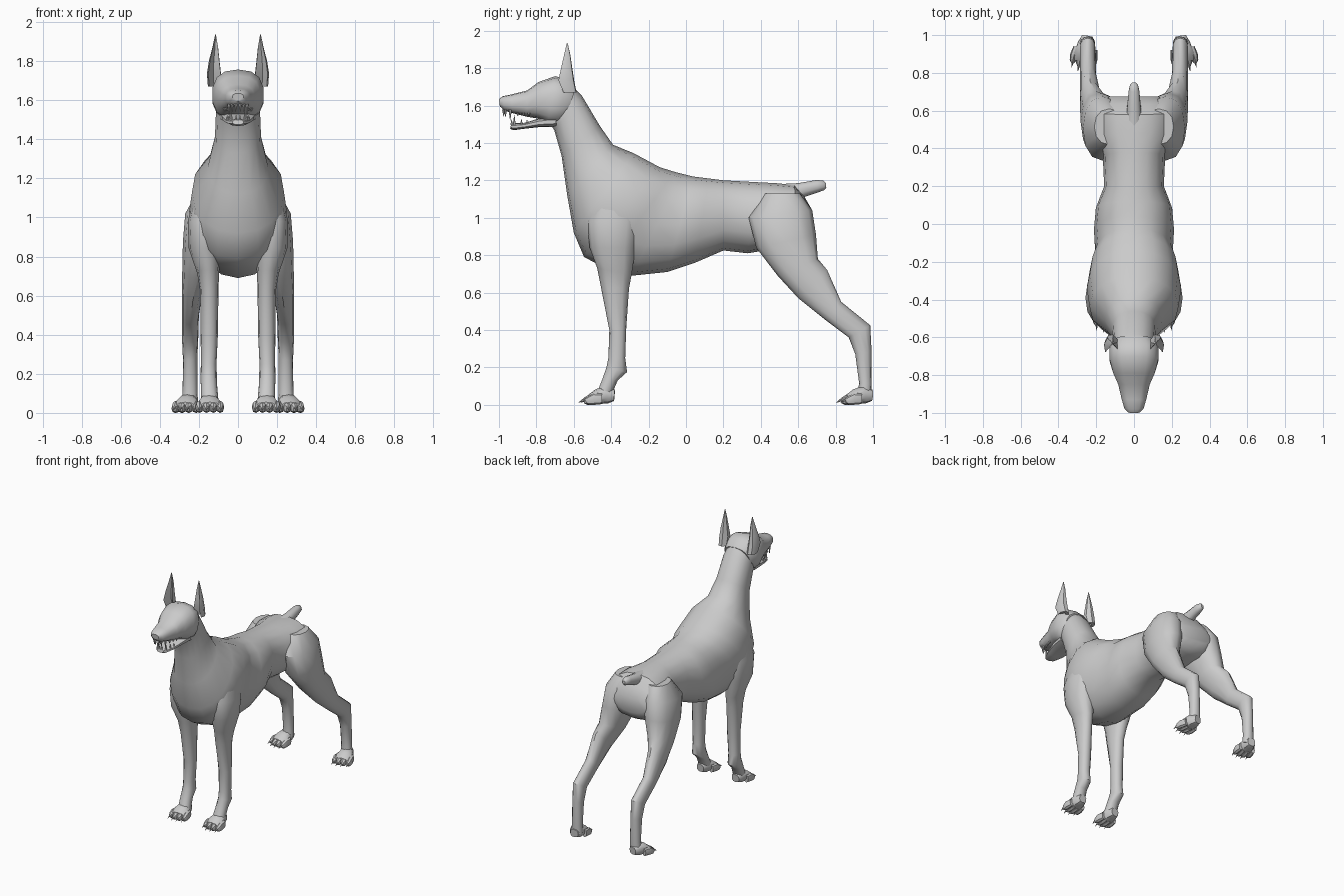
import bpy, bmesh, math
from mathutils import Matrix, Vector


def spow(v, p):
    return math.copysign(abs(v) ** p, v)


def skin(bm, loops):
    # bridge equal-sized point loops and close both ends
    vs = [[bm.verts.new(p) for p in loop] for loop in loops]
    n = len(vs[0])
    for a, b in zip(vs, vs[1:]):
        for i in range(n):
            j = (i + 1) % n
            bm.faces.new((a[i], a[j], b[j], b[i]))
    bm.faces.new(vs[0][::-1])
    bm.faces.new(vs[-1])


def loft(bm, rings, n=12, p=0.9):
    # ring = upper/front edge (y, z), lower/back edge (y, z), half width, centre x
    loops = []
    for ay, az, by, bz, w, cx in rings:
        loop = []
        for i in range(n):
            t = 2 * math.pi * i / n
            c, s = spow(math.cos(t), p), spow(math.sin(t), p)
            loop.append((cx + w * s, (ay + by) / 2 + (ay - by) / 2 * c,
                         (az + bz) / 2 + (az - bz) / 2 * c))
        loops.append(loop)
    skin(bm, loops)


def finish(bm, name, mirror=False, angle=40):
    bmesh.ops.recalc_face_normals(bm, faces=bm.faces[:])
    me = bpy.data.meshes.new(name)
    bm.to_mesh(me)
    bm.free()
    for f in me.polygons:
        f.use_smooth = True
    me.set_sharp_from_angle(angle=math.radians(angle))
    ob = bpy.data.objects.new(name, me)
    bpy.context.collection.objects.link(ob)
    if mirror:
        ob.modifiers.new("mirror", 'MIRROR').use_mirror_merge = False
    return ob


def part(name, rings, n=12, p=0.9, mirror=False):
    bm = bmesh.new()
    loft(bm, [r if len(r) == 6 else (*r, 0) for r in rings], n, p)
    return finish(bm, name, mirror)


def spike(bm, base, tip, r):
    # small tapered tooth or claw
    base, tip = Vector(base), Vector(tip)
    d = tip - base
    m = Matrix.Translation((base + tip) / 2) @ d.to_track_quat('Z', 'Y').to_matrix().to_4x4()
    bmesh.ops.create_cone(bm, cap_ends=True, segments=6, radius1=r, radius2=r * 0.1,
                          depth=d.length, matrix=m)


# neck and torso
part("torso", [
    (-.62, 1.72, -.74, 1.52, .10), (-.555, 1.65, -.705, 1.47, .112),
    (-.46, 1.49, -.665, 1.33, .118), (-.39, 1.39, -.635, 1.12, .155),
    (-.28, 1.345, -.60, .92, .235), (-.14, 1.27, -.545, .79, .25),
    (-.06, 1.245, -.44, .735, .235), (-.02, 1.235, -.29, .69, .205),
    (.04, 1.22, -.10, .71, .212), (.12, 1.21, .05, .76, .202),
    (.20, 1.20, .20, .825, .158), (.38, 1.19, .33, .81, .165),
    (.48, 1.185, .45, .83, .21), (.58, 1.175, .60, .84, .215),
    (.635, 1.11, .65, .87, .19), (.675, 1.04, .675, .92, .13)], n=16)

# head
part("head", [
    (-.59, 1.69, -.65, 1.52, .105), (-.635, 1.74, -.69, 1.495, .132),
    (-.70, 1.757, -.74, 1.50, .132), (-.79, 1.725, -.79, 1.53, .112),
    (-.85, 1.68, -.85, 1.54, .085), (-.93, 1.66, -.93, 1.56, .066),
    (-.98, 1.65, -.97, 1.572, .052), (-1.0, 1.635, -.995, 1.595, .03)], n=14, p=.8)
part("lower_jaw", [
    (-.70, 1.545, -.69, 1.485, .095), (-.79, 1.53, -.78, 1.485, .085),
    (-.86, 1.508, -.87, 1.475, .064), (-.915, 1.505, -.92, 1.468, .045),
    (-.935, 1.50, -.94, 1.475, .028)], n=10, p=.8)

# teeth, upper and lower
bm = bmesh.new()
for x, y, h in [(.012, -.975, .025), (.03, -.965, .025), (.046, -.94, .045),
                (.054, -.90, .022), (.062, -.87, .022), (.07, -.84, .022)]:
    spike(bm, (x, y, 1.58 if y < -.92 else 1.56), (x, y, 1.565 - h), .009)
for x, y, h in [(.01, -.932, .02), (.034, -.918, .045), (.045, -.88, .022), (.055, -.85, .02)]:
    spike(bm, (x, y, 1.495), (x, y, 1.505 + h), .008)
finish(bm, "teeth", True)

# ears, cupped towards the front
bm = bmesh.new()
ear = []
for z, cx, cy, w, d in [(1.67, .12, -.62, .034, .035), (1.735, .122, -.64, .037, .042),
                        (1.80, .121, -.638, .028, .030), (1.87, .116, -.635, .015, .017),
                        (1.935, .115, -.635, .002, .002)]:
    ear.append([(cx + w * a, cy + d * b, z) for a, b in
                [(-.9, -.5), (-.95, .3), (-.3, 1), (.5, .9), (1, 0), (.8, -1), (.1, .3)]])
skin(bm, ear)
finish(bm, "ears", True)

# docked tail
part("tail", [
    (.50, 1.18, .58, 1.08, .045), (.60, 1.185, .63, 1.11, .038),
    (.70, 1.202, .705, 1.135, .03), (.735, 1.198, .74, 1.148, .022),
    (.748, 1.185, .75, 1.16, .01)], n=10)

# front legs, from shoulder to pastern
part("front_legs", [
    (-.48, 1.17, -.27, 1.17, .06, .15), (-.53, .98, -.25, .98, .085, .172),
    (-.515, .84, -.27, .84, .082, .17), (-.475, .73, -.29, .70, .056, .153),
    (-.455, .63, -.305, .62, .047, .147), (-.41, .40, -.32, .40, .044, .147),
    (-.415, .25, -.325, .25, .04, .15), (-.425, .20, -.315, .175, .042, .15),
    (-.45, .13, -.365, .13, .042, .148), (-.47, .08, -.40, .05, .045, .145)],
    mirror=True)

# hind legs, from thigh to hock and pastern
part("hind_legs", [
    (.42, 1.13, .61, 1.13, .08, .13), (.335, 1.0, .675, 1.04, .105, .165),
    (.375, .84, .695, .91, .102, .18), (.49, .69, .705, .78, .08, .205),
    (.60, .57, .755, .72, .055, .232), (.75, .45, .83, .55, .043, .243),
    (.87, .36, .985, .425, .042, .245), (.905, .27, .992, .29, .037, .245),
    (.925, .12, .993, .11, .038, .245), (.92, .06, .99, .04, .042, .247)],
    mirror=True)


# paws with four toes and claws
def paw(name, x, y, yaw):
    bm = bmesh.new()
    loft(bm, [(.005, .08, .0, .02, .03, 0), (-.05, .10, -.03, .008, .046, 0),
              (-.10, .082, -.10, .006, .058, 0), (-.135, .055, -.135, .006, .05, 0)], 10, .8)
    for k in (-1.5, -.5, .5, 1.5):
        cx, back = k * .032, .012 * abs(k)
        loft(bm, [(-.08 + back, .06, -.08 + back, .004, .016, cx),
                  (-.125 + back, .062, -.12 + back, 0, .021, cx * 1.1),
                  (-.155 + back, .045, -.15 + back, 0, .018, cx * 1.12),
                  (-.17 + back, .03, -.165 + back, .008, .009, cx * 1.12)], 8)
        spike(bm, (cx * 1.12, -.155 + back, .035), (cx * 1.15, -.195 + back, .012), .009)
    bmesh.ops.transform(bm, verts=bm.verts[:],
                        matrix=Matrix.Translation((x, y, 0)) @ Matrix.Rotation(yaw, 4, 'Z'))
    finish(bm, name, True)


paw("front_paws", .148, -.385, -.03)
paw("hind_paws", .247, .992, .17)
